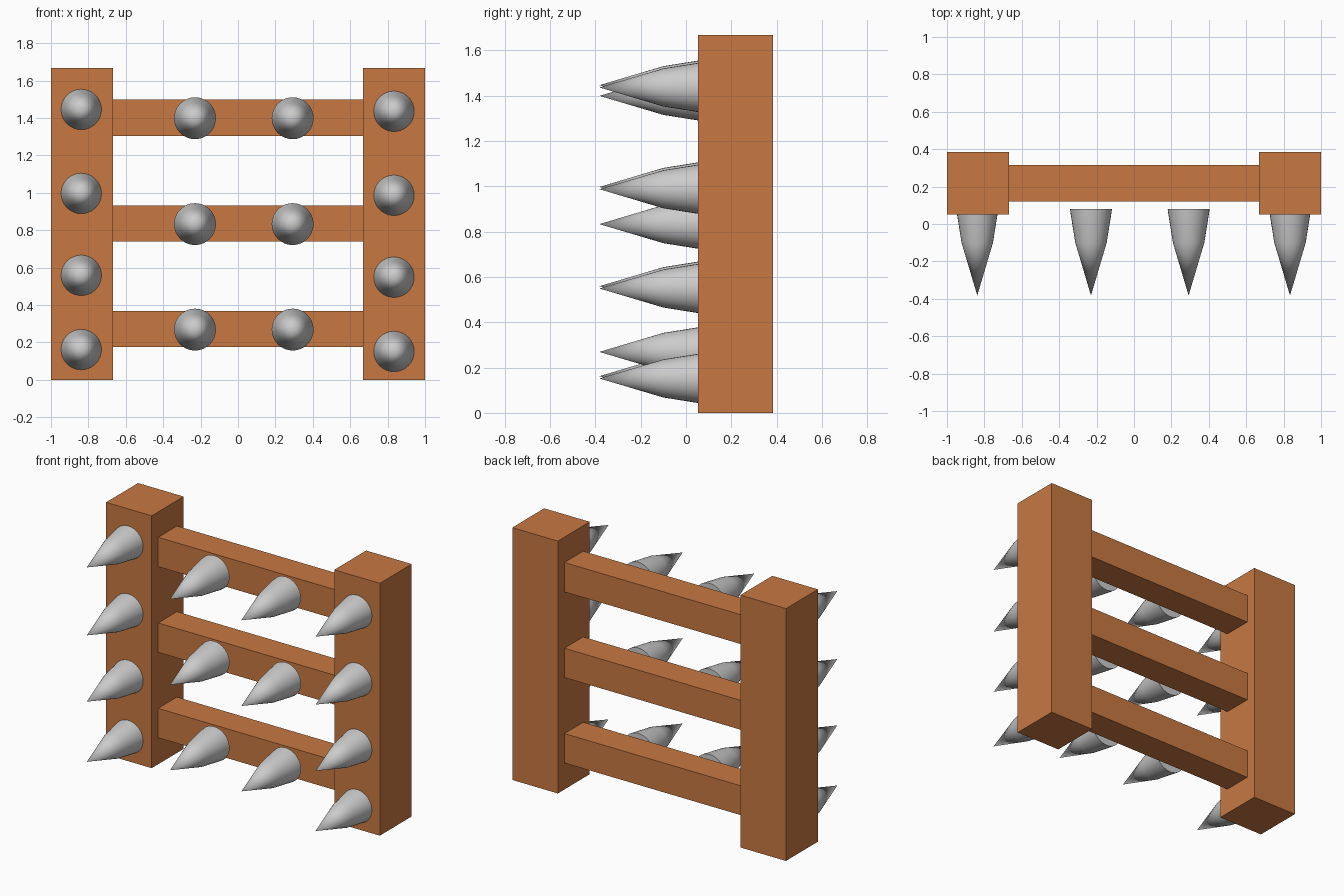
import bpy, bmesh, math

if "Cube" in bpy.data.objects:
    bpy.data.objects.remove(bpy.data.objects["Cube"])

wood = bpy.data.materials.new("wood")
wood.diffuse_color = (0.58, 0.19, 0.055, 1)
wood.use_nodes = True
wood.node_tree.nodes["Principled BSDF"].inputs["Base Color"].default_value = wood.diffuse_color


def box(name, x0, x1, y0, y1, z0, z1):
    bpy.ops.mesh.primitive_cube_add(
        size=1, location=((x0 + x1) / 2, (y0 + y1) / 2, (z0 + z1) / 2))
    ob = bpy.context.object
    ob.name = name
    ob.scale = (x1 - x0, y1 - y0, z1 - z0)
    bpy.ops.object.transform_apply(location=False, rotation=False, scale=True)
    ob.data.materials.append(wood)


# Spike mesh shared by all spikes: (y, radius) profile turned around the y axis
PROFILE = [(0.08, 0.112), (0.05, 0.108), (-0.10, 0.084)]
TIP_Y = -0.382
SIDES = 32
bm = bmesh.new()
rings = []
for y, r in PROFILE:
    rings.append([bm.verts.new((r * math.cos(2 * math.pi * i / SIDES), y,
                                r * math.sin(2 * math.pi * i / SIDES)))
                  for i in range(SIDES)])
tip = bm.verts.new((0, TIP_Y, 0))
bm.faces.new(rings[0])
for i in range(SIDES):
    j = (i + 1) % SIDES
    for a, b in zip(rings, rings[1:]):
        bm.faces.new((a[i], a[j], b[j], b[i]))
    bm.faces.new((rings[-1][i], rings[-1][j], tip))
bmesh.ops.recalc_face_normals(bm, faces=bm.faces)
spike_mesh = bpy.data.meshes.new("spike")
bm.to_mesh(spike_mesh)
bm.free()


def spike(name, x, z):
    ob = bpy.data.objects.new(name, spike_mesh)
    ob.location = (x, 0, z)
    bpy.context.collection.objects.link(ob)
    return ob


# Posts
box("left_post", -1, -0.667, 0.052, 0.385, 0, 1.667)
box("right_post", 0.667, 1, 0.052, 0.385, 0, 1.667)

# Rails, each with two spikes standing just clear of the front
for n, z in enumerate((0.272, 0.836, 1.402)):
    box(f"rail_{n + 1}", -0.667, 0.667, 0.12, 0.316, z - 0.097, z + 0.097)
    for side, x in (("left", -0.23), ("right", 0.292)):
        spike(f"rail_{n + 1}_{side}_spike", x, z - 0.003)

# Post spikes, slightly lower on the right
for n, z in enumerate((0.162, 0.559, 0.997, 1.446)):
    spike(f"left_post_spike_{n + 1}", -0.838, z)
    last = spike(f"right_post_spike_{n + 1}", 0.834, z - 0.01)

# Smooth sides, sharp base rim
bpy.ops.object.select_all(action='DESELECT')
last.select_set(True)
bpy.context.view_layer.objects.active = last
bpy.ops.object.shade_smooth_by_angle(angle=math.radians(40))
